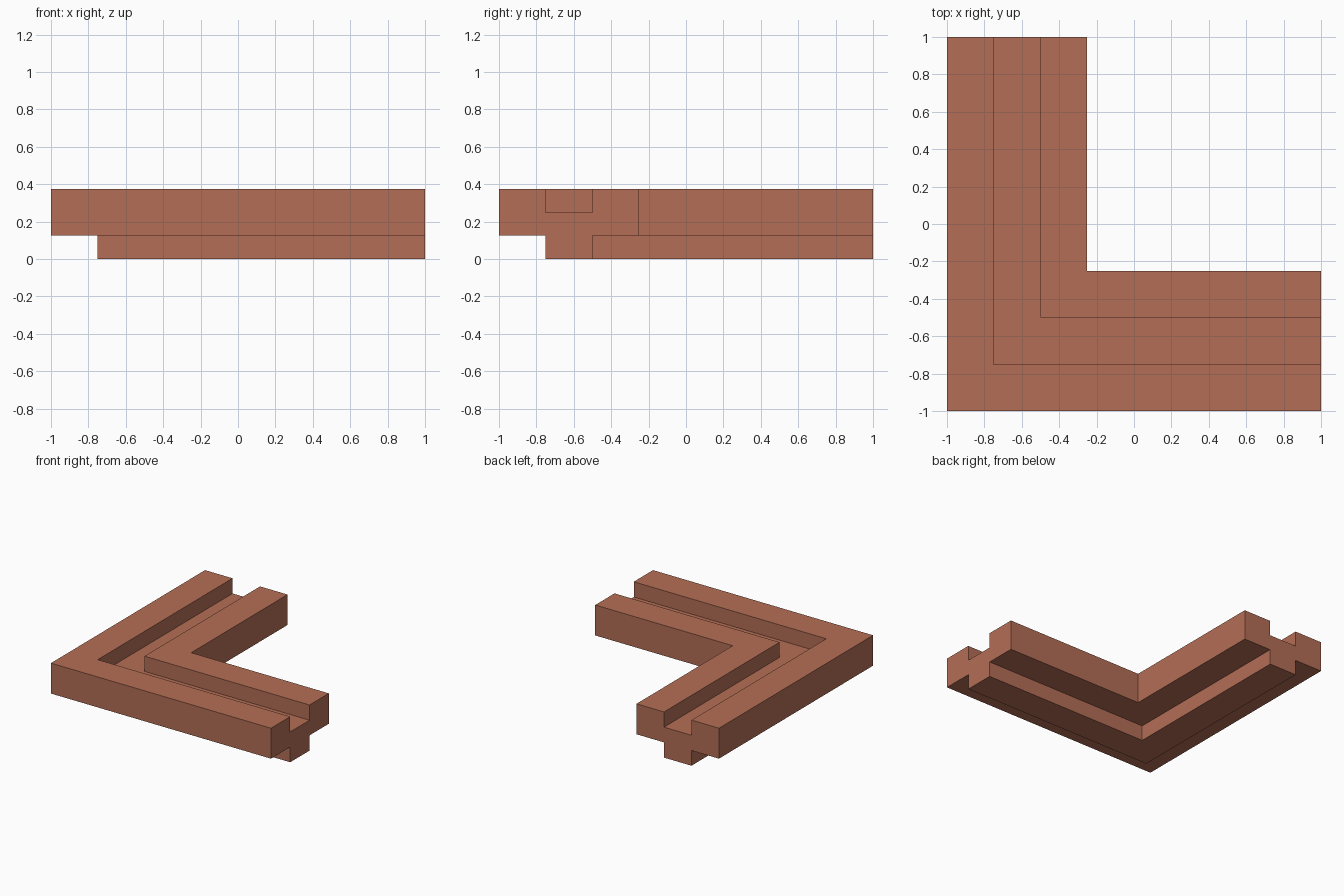
import bpy
import bmesh

cube = bpy.data.objects.get("Cube")
if cube:
    bpy.data.objects.remove(cube, do_unlink=True)

# Terracotta material
COLOR = (0.456, 0.156, 0.093, 1.0)
clay = bpy.data.materials.new("terracotta")
clay.use_nodes = True
clay.diffuse_color = COLOR
shader = next(n for n in clay.node_tree.nodes if n.type == "BSDF_PRINCIPLED")
shader.inputs["Base Color"].default_value = COLOR

# Cross-section: (distance in from the outer edge, height), rib below and groove above
W, H = 0.25, 0.125
profile = [(0, H), (W, H), (W, 0), (2 * W, 0), (2 * W, H), (3 * W, H),
           (3 * W, 3 * H), (2 * W, 3 * H), (2 * W, 2 * H),
           (W, 2 * H), (W, 3 * H), (0, 3 * H)]

# Sweep the section from the back end, round a mitred corner, to the left end
stations = [lambda d: (d - 1, 1), lambda d: (d - 1, d - 1), lambda d: (1, d - 1)]
bm = bmesh.new()
rings = [[bm.verts.new((*place(d), z)) for d, z in profile] for place in stations]
n = len(profile)
for a, b in zip(rings, rings[1:]):
    for i in range(n):
        j = (i + 1) % n
        bm.faces.new((a[i], a[j], b[j], b[i]))

# End caps
bm.faces.new(rings[0])
bm.faces.new(rings[-1])

# Merge the two halves of the mitre into single flat faces
bmesh.ops.recalc_face_normals(bm, faces=bm.faces)
bmesh.ops.dissolve_limit(bm, angle_limit=0.01, verts=bm.verts, edges=bm.edges)

mesh = bpy.data.meshes.new("corner_tile")
bm.to_mesh(mesh)
bm.free()
mesh.materials.append(clay)
tile = bpy.data.objects.new("corner_tile", mesh)
bpy.context.collection.objects.link(tile)
